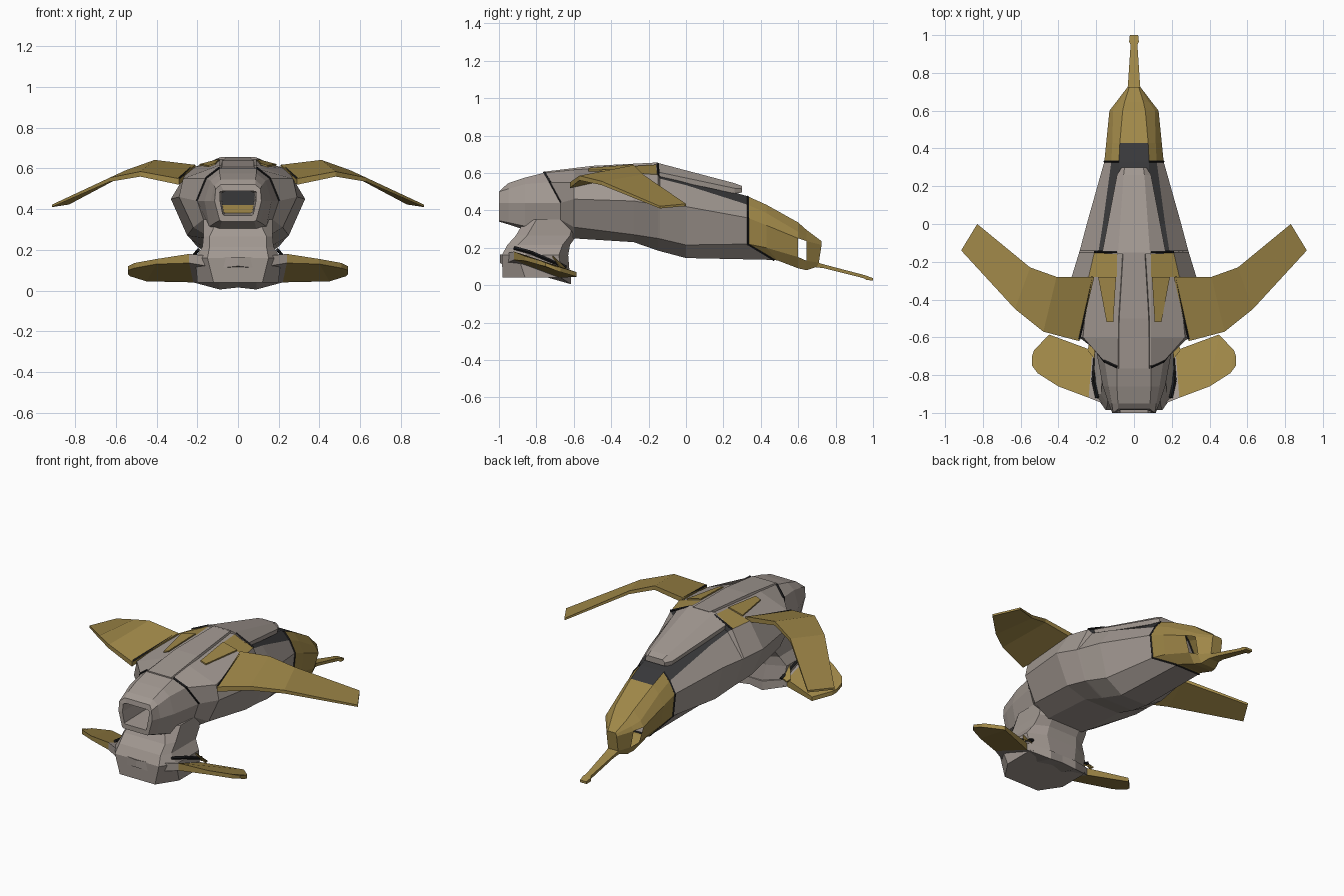
import bpy, bmesh
from mathutils import Vector

if "Cube" in bpy.data.objects:
    bpy.data.objects.remove(bpy.data.objects["Cube"])


def material(name, rgb):
    m = bpy.data.materials.new(name)
    m.diffuse_color = (*rgb, 1)
    m.use_nodes = True
    m.node_tree.nodes["Principled BSDF"].inputs["Base Color"].default_value = m.diffuse_color
    return m


MATS = [material("hull_grey", (0.36, 0.315, 0.285)),
        material("gold", (0.35, 0.245, 0.065)),
        material("charcoal", (0.04, 0.04, 0.042)),
        material("seam_black", (0.012, 0.012, 0.013))]
GREY, GOLD, DARK, BLACK = range(4)


def finish(name, bm):
    bmesh.ops.recalc_face_normals(bm, faces=bm.faces[:])
    me = bpy.data.meshes.new(name)
    bm.to_mesh(me)
    bm.free()
    for m in MATS:
        me.materials.append(m)
    ob = bpy.data.objects.new(name, me)
    bpy.context.collection.objects.link(ob)
    return ob


def skin(name, rings, rule, caps=(True, True), skip=()):
    """Join closed rings of points; rule(i, j) gives the colour of each face."""
    bm = bmesh.new()
    vs = [[bm.verts.new(p) for p in r] for r in rings]
    n = len(rings[0])
    for i in range(len(rings) - 1):
        for j in range(n):
            k = j if j == n - 1 else min(j, n - 2 - j)
            if (i, k) in skip:
                continue
            f = bm.faces.new((vs[i][j], vs[i][(j + 1) % n],
                              vs[i + 1][(j + 1) % n], vs[i + 1][j]))
            f.material_index = rule(i, k)
    for on, r, i in ((caps[0], vs[0], 0), (caps[1], vs[-1], len(rings) - 2)):
        if on:
            bm.faces.new(r).material_index = rule(i, 2)
    return finish(name, bm)


def mirror(half):
    return half + [(-x, y, z) for x, y, z in reversed(half)]


def sec(y, *pts):
    """Section at y from half points (x, z[, y shift]), top to bottom."""
    return mirror([(p[0], y + (p[2] if len(p) > 2 else 0), p[1]) for p in pts])


def bar(name, p, q, r=0.007, col=BLACK):
    p, q = Vector(p), Vector(q)
    d = (q - p).normalized()
    a = d.cross(Vector((0, 0, 1))).normalized()
    b = d.cross(a)
    rings = [[c + a * r, c + b * r, c - a * r, c - b * r] for c in (p, q)]
    return skin(name, rings, lambda i, k: col)


def wing(name, stations, rule):
    """Stations: front edge, back edge, thickness. Built on both sides."""
    for s, side in ((1, "right"), (-1, "left")):
        rings = []
        for f, b, t in stations:
            f, b = (s * f[0], f[1], f[2]), (s * b[0], b[1], b[2])
            rings.append([f, b, (b[0], b[1], b[2] - t), (f[0], f[1], f[2] - t)])
        skin(f"{side}_{name}", rings, rule)


# Intake hood with tunnel
joint = sec(-0.76, (.09, .60), (.155, .55, .03), (.20, .44, .09), (.17, .35, .09), (.1, .29, .06))
lip_in = sec(-1.0, (.07, .49, .015), (.09, .485, .01), (.088, .44), (.075, .375), (.07, .37))
lip = sec(-1.0, (.085, .52, .02), (.11, .50), (.115, .44), (.09, .345), (.08, .34))
deep = sec(-0.72, (.06, .49), (.08, .48), (.08, .44), (.07, .385), (.06, .38))
skin("intake_hood", [deep, lip_in, lip,
     sec(-0.95, (.085, .545), (.118, .515), (.135, .44), (.11, .335), (.085, .325)),
     sec(-0.86, (.09, .575), (.135, .54), (.165, .44), (.14, .315), (.09, .295)),
     joint], lambda i, k: GREY, caps=(False, False))
skin("intake_back_upper", [sec(-0.722, (.085, .495), (.085, .42)),
     sec(-0.716, (.085, .495), (.085, .42))], lambda i, k: DARK)
skin("intake_back_lower", [sec(-0.722, (.085, .42), (.085, .375)),
     sec(-0.716, (.085, .42), (.085, .375))], lambda i, k: GOLD)

# Main hull, charcoal along the upper rear deck
tail_joint = sec(.33, (.08, .475), (.12, .43), (.157, .36), (.142, .22), (.08, .135, .14))


def hull_colour(i, k):
    if i == 2 and k == 0:
        return GOLD
    return DARK if i >= 3 and k in (0, 9) else GREY


skin("main_hull", [joint,
     sec(-0.6, (.09, .617), (.27, .55), (.29, .46), (.22, .31), (.12, .25)),
     sec(-0.28, (.09, .637), (.24, .60), (.33, .45), (.25, .27), (.12, .23)),
     sec(-0.15, (.09, .645), (.21, .59), (.29, .43), (.23, .25), (.11, .185)),
     sec(-0.14, (.09, .62), (.187, .57), (.287, .43), (.228, .248), (.11, .182)),
     sec(0.0, (.085, .572), (.165, .535), (.25, .42), (.2, .215), (.09, .145)),
     tail_joint], hull_colour, caps=(False, False))

# Gold tail with open side slots
skin("tail", [tail_joint,
     sec(.43, (.075, .43), (.115, .385), (.147, .32), (.135, .2), (.075, .132, .06)),
     sec(.6, (.06, .335), (.11, .285), (.13, .25), (.1, .15), (.065, .09)),
     sec(.645, (.05, .295), (.08, .26), (.095, .235), (.075, .13), (.05, .08)),
     sec(.725, (.025, .235), (.03, .23), (.034, .215), (.034, .12, -.015), (.03, .1, -.02))],
     lambda i, k: DARK if i == 0 and k == 9 else GOLD,
     caps=(False, True), skip=((2, 2),))

# Tail spike
skin("tail_spike", [sec(.66, (.04, .135), (.035, .1)), sec(.74, (.032, .11), (.028, .09)),
     sec(.95, (.018, .055), (.018, .037)), sec(.965, (.026, .05), (.026, .028)),
     sec(1.0, (.022, .038), (.022, .024))], lambda i, k: GOLD)

# Raised rear deck panel and spine
skin("rear_deck_panel", [sec(-.16, (.085, .656), (.17, .607), (.17, .58)),
     sec(.26, (.055, .545), (.09, .518), (.085, .49)),
     sec(.3, (.05, .53), (.065, .515), (.065, .495))], lambda i, k: GREY)
skin("spine", [sec(-.765, (.08, .606), (.09, .59)), sec(-.5, (.078, .638), (.085, .61)),
     sec(-.15, (.057, .656), (.065, .63))], lambda i, k: GREY)

# Neck between hull and lower wing, stacked by height
neck = [(.04, .12, -.98, .2, -.86, -.66, -.62), (.16, .15, -.985, .21, -.9, -.68, -.63),
        (.215, .14, -.955, .175, -.9, -.66, -.62), (.265, .14, -.91, .17, -.85, -.62, -.585),
        (.35, .1, -.86, .17, -.8, -.6, -.5)]
skin("neck", [mirror([(a, y0, z), (b, y1, z), (b, y2, z), (a * .7, y3, z)])
              for z, a, y0, b, y1, y2, y3 in neck], lambda i, k: GREY)

# Upper wings
wing("upper_wing", [((.29, -.62, .55), (.21, -.28, .618), .03),
                    ((.48, -.57, .585), (.41, -.28, .642), .025),
                    ((.63, -.45, .555), (.55, -.23, .592), .02),
                    ((.915, -.14, .422), (.83, 0, .435), .012)], lambda i, k: GOLD)

# Lower wings, grey near the middle
wing("lower_wing", [((0, -.995, .165), (0, -.62, .06), .045),
                    ((.09, -.98, .165), (.09, -.615, .06), .055),
                    ((.24, -.92, .18), (.22, -.67, .085), .045),
                    ((.4, -.86, .155), (.45, -.585, .07), .025),
                    ((.51, -.79, .135), (.53, -.67, .095), .025),
                    ((.54, -.75, .12), (.54, -.7, .1), .02)],
     lambda i, k: GREY if i < 2 else GOLD)

# Seams, gold root strips
ring = [p for p in tail_joint]
for a, b in zip(ring, ring[1:]):
    bar("tail_seam", a, b, .006)
for s in (1, -1):
    bar("hood_seam_upper", (s * .09, -.757, .602), (s * .155, -.727, .552), .008)
    bar("hood_seam_lower", (s * .155, -.727, .552), (s * .2, -.667, .442), .008)
    bar("wing_root_seam", (s * .22, -.28, .613), (s * .29, -.61, .551), .006)
    bar("deck_seam", (s * .09, -.15, .648), (s * .21, -.148, .592), .006)
    bar("neck_seam_front", (s * .195, -.92, .2), (s * .215, -.83, .175), .01)
    bar("neck_seam_rear", (s * .215, -.83, .175), (s * .2, -.64, .095), .01)
    top = [(s * .095, -.28, .642), (s * .19, -.28, .618),
           (s * .145, -.52, .611), (s * .11, -.52, .623)]
    skin("gold_root_strip", [[(x, y, z - .004) for x, y, z in top],
                             [(x, y, z + .004) for x, y, z in top]], lambda i, k: GOLD)
    top = [(s * .205, -.72, .162), (s * .245, -.67, .09), (s * .24, -.64, .085), (s * .19, -.66, .09)]
    skin("lower_root_plate", [[(x, y, z - .004) for x, y, z in top],
                              [(x, y, z + .004) for x, y, z in top]], lambda i, k: GOLD)
